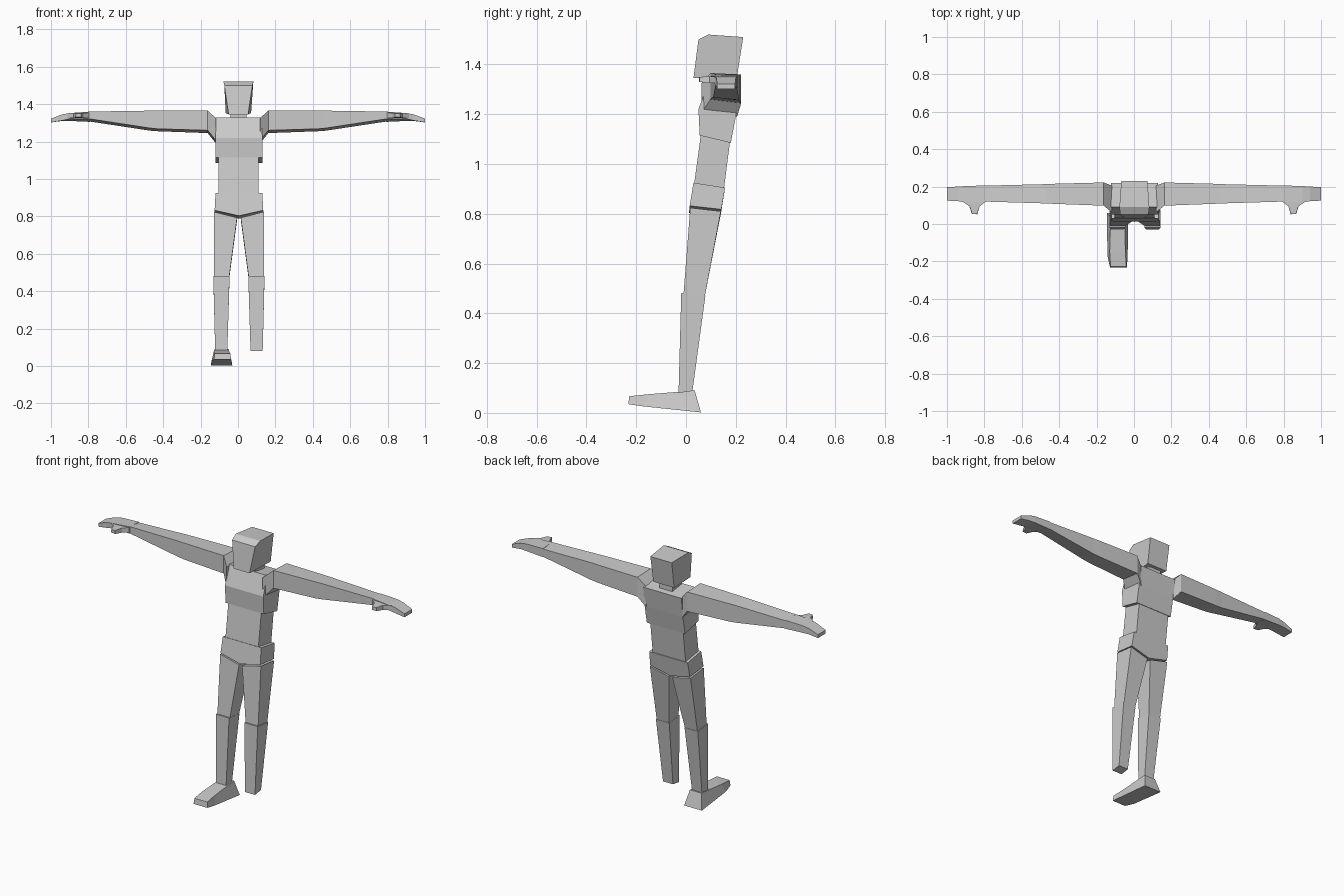
import bpy, bmesh

grey = bpy.data.materials.new("light grey")
grey.diffuse_color = (0.6, 0.6, 0.6, 1)


def loft(name, rings):
    """Closed solid through matching rings of points."""
    bm = bmesh.new()
    rows = [[bm.verts.new(p) for p in r] for r in rings]
    n = len(rows[0])
    for a, b in zip(rows, rows[1:]):
        for i in range(n):
            j = (i + 1) % n
            bm.faces.new((a[i], a[j], b[j], b[i]))
    bm.faces.new(rows[0])
    bm.faces.new(rows[-1])
    bmesh.ops.recalc_face_normals(bm, faces=bm.faces)
    me = bpy.data.meshes.new(name)
    bm.to_mesh(me)
    bm.free()
    me.materials.append(grey)
    ob = bpy.data.objects.new(name, me)
    bpy.context.collection.objects.link(ob)
    return ob


def level(x0, x1, front, back):
    """Four-sided ring: front and back edges as (y, z)."""
    return [(x0, *front), (x1, *front), (x1, *back), (x0, *back)]


def flip(rings, c=0.0):
    return [[(2 * c - x, y, z) for x, y, z in r] for r in rings]


def pair(name, rings, c=0.0):
    loft("right_" + name, flip(rings, c))
    loft("left_" + name, rings)


# Head: side outline swept across, narrower at the face
side = [(0.03, 1.345, .052), (0.05, 1.5, .075), (0.09, 1.52, .08),
        (0.23, 1.51, .07), (0.205, 1.352, .068)]
loft("head", [[(0.002 + s * w, y, z) for y, z, w in side] for s in (-1, 1)])
loft("neck", [level(-.04, .045, (.1, 1.3), (.185, 1.29)),
              level(-.04, .045, (.1, 1.37), (.185, 1.37))])

# Torso
loft("chest", [level(-.12, .13, (.055, 1.115), (.18, 1.085)),
               level(-.12, .13, (.05, 1.22), (.2, 1.19)),
               level(-.122, .128, (.09, 1.328), (.218, 1.31))])
loft("waist", [level(-.105, .11, (.03, .9), (.15, .88)),
               level(-.105, .11, (.06, 1.12), (.178, 1.1))])

# Pelvis with a pointed lower edge
front = [(-.12, .03, .925), (-.125, .015, .832), (.005, .012, .803),
         (.135, .015, .832), (.13, .03, .925)]
back = [(-.12, .157, .905), (-.125, .142, .818), (.005, .138, .787),
        (.135, .142, .818), (.13, .157, .905)]
loft("pelvis", [front, back])


def cut(x, y0, y1, bf, bb, tf, tb):
    """Vertical ring across an arm."""
    return [(x, y0, bf), (x, y1, bb), (x, y1, tb), (x, y0, tf)]


# Shoulders slope out of the chest into the arms
pair("shoulder", [cut(.118, .062, .205, 1.205, 1.19, 1.325, 1.312),
                  cut(.162, .098, .222, 1.26, 1.245, 1.365, 1.36)])
pair("arm", [cut(.162, .098, .222, 1.26, 1.245, 1.365, 1.36),
             cut(.43, .108, .215, 1.268, 1.255, 1.365, 1.36),
             cut(.47, .11, .213, 1.272, 1.258, 1.365, 1.36),
             cut(.8, .12, .205, 1.322, 1.308, 1.36, 1.352)])
pair("hand", [cut(.79, .118, .206, 1.32, 1.305, 1.36, 1.355),
              cut(.9, .115, .203, 1.322, 1.31, 1.352, 1.352),
              cut(.94, .122, .2, 1.312, 1.31, 1.345, 1.345),
              cut(1.0, .125, .197, 1.302, 1.302, 1.322, 1.322)])
pair("thumb", [[(.79, .122, 1.325), (.92, .122, 1.325),
                (.92, .122, 1.35), (.79, .122, 1.355)],
               [(.825, .095, 1.325), (.88, .095, 1.325),
                (.88, .095, 1.352), (.825, .095, 1.352)],
               [(.838, .052, 1.33), (.868, .055, 1.33),
                (.866, .055, 1.35), (.84, .052, 1.35)]])

# Legs, mirrored about the body's centre line
pair("thigh", [[(.015, .017, .793), (.138, .017, .824),
                (.138, .14, .81), (.015, .136, .78)],
               level(.057, .138, (-.01, .475), (.075, .465))][::-1], .005)
pair("shin", [level(.067, .132, (-.03, .08), (.026, .088)),
              level(.055, .142, (-.019, .482), (.078, .472))], .005)

# Single foot: cross-sections from toe to heel
def foot_cut(b, t, x0, x1, inset):
    return [(x0, *b), (x1, *b), (x1 - inset, *t), (x0 + inset, *t)]


loft("foot", [foot_cut((-.232, .035), (-.228, .067), -.128, -.038, .003),
              foot_cut((-.17, .026), (-.15, .075), -.142, -.034, .012),
              foot_cut((.06, .002), (.035, .09), -.145, -.03, .02)])
